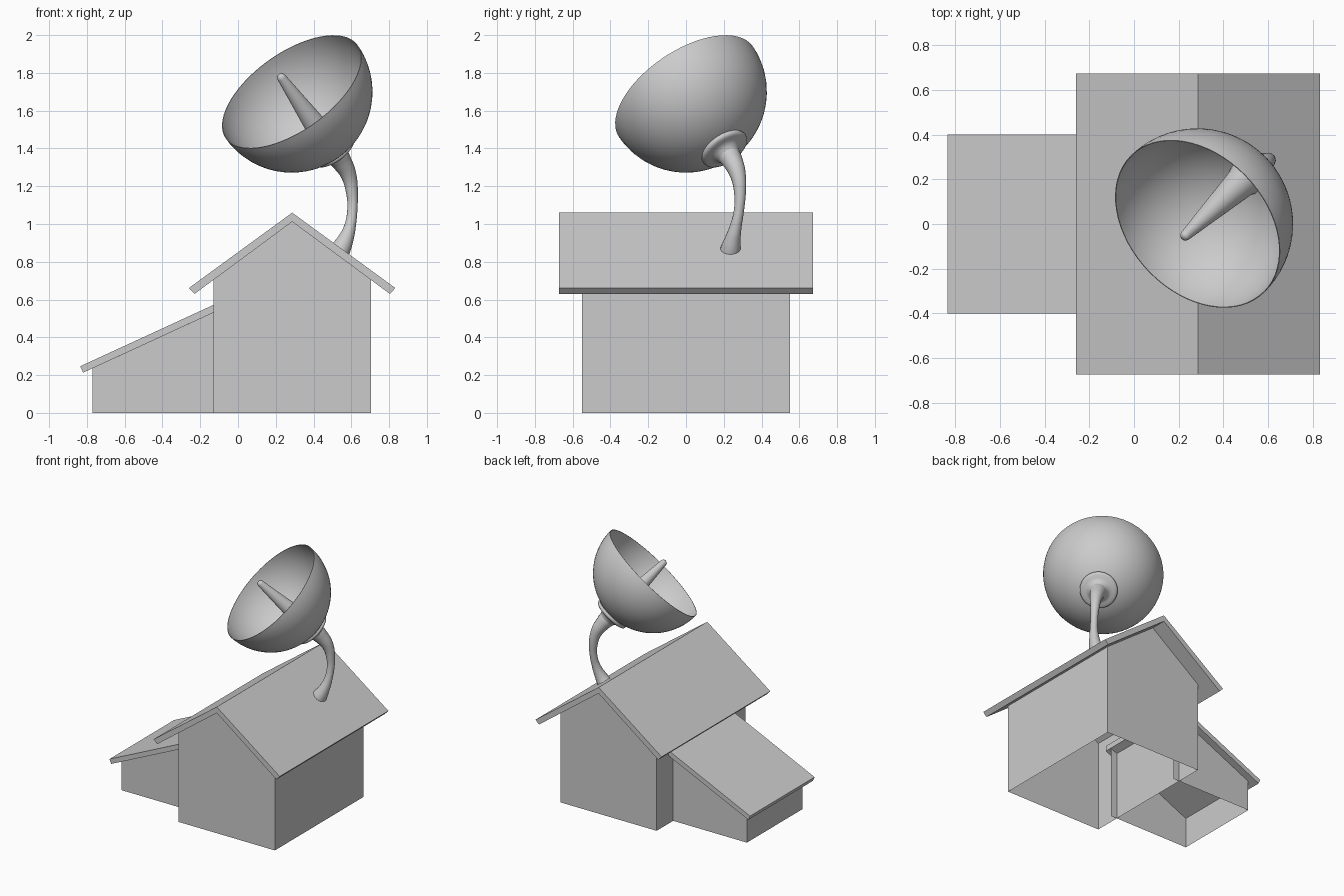
import bpy, bmesh, math
from mathutils import Vector

if "Cube" in bpy.data.objects:
    bpy.data.objects.remove(bpy.data.objects["Cube"])

grey = bpy.data.materials.new("plain grey")
grey.diffuse_color = (0.6, 0.6, 0.6, 1)
grey.use_nodes = True
grey.node_tree.nodes["Principled BSDF"].inputs["Base Color"].default_value = grey.diffuse_color


def finish(name, bm, smooth=False):
    bmesh.ops.remove_doubles(bm, verts=bm.verts, dist=1e-5)
    bmesh.ops.recalc_face_normals(bm, faces=bm.faces)
    me = bpy.data.meshes.new(name)
    bm.to_mesh(me)
    bm.free()
    if smooth:
        me.shade_smooth()
        me.set_sharp_from_angle(angle=math.radians(50))
    me.materials.append(grey)
    ob = bpy.data.objects.new(name, me)
    bpy.context.collection.objects.link(ob)
    return ob


def prism(name, pts, half, skip=()):
    """Extrude an (x, z) outline from -half to half in y, leaving out some sides."""
    bm = bmesh.new()
    a, b = [[bm.verts.new((x, y, z)) for x, z in pts] for y in (-half, half)]
    bm.faces.new(a)
    bm.faces.new(b[::-1])
    n = len(pts)
    for i in range(n):
        if i not in skip:
            j = (i + 1) % n
            bm.faces.new((a[i], b[i], b[j], a[j]))
    return finish(name, bm)


CENTRE = Vector((0.284, 0, 1.70))
AXIS = Vector((-0.507, -0.482, 0.714)).normalized()


def lathe(name, profile, steps=64):
    """Spin a (radius, height) profile about the dish axis."""
    bm = bmesh.new()
    vs = [bm.verts.new((r, 0, h)) for r, h in profile]
    es = [bm.edges.new(p) for p in zip(vs, vs[1:])]
    bmesh.ops.spin(bm, geom=vs + es, cent=(0, 0, 0), axis=(0, 0, 1),
                   angle=2 * math.pi, steps=steps, use_merge=True)
    ob = finish(name, bm, True)
    ob.location = CENTRE
    ob.rotation_mode = 'QUATERNION'
    ob.rotation_quaternion = Vector((0, 0, 1)).rotation_difference(AXIS)
    return ob


# house: walls open at the bottom and under the roof
prism("house_walls", [(-0.13, 0), (0.705, 0), (0.705, 0.705),
                      (0.287, 1.012), (-0.13, 0.705)], 0.55, skip=(0, 2, 3))
prism("house_roof", [(0.287, 1.06), (0.833, 0.661), (0.804, 0.63),
                     (0.287, 1.012), (-0.23, 0.63), (-0.26, 0.661)], 0.673)

# lean-to shed, running slightly into the house
prism("shed_walls", [(-0.77, 0), (-0.075, 0), (-0.075, 0.556), (-0.77, 0.236)],
      0.345, skip=(0, 1, 2))
prism("shed_roof", [(-0.835, 0.247), (-0.075, 0.597),
                    (-0.075, 0.556), (-0.82, 0.213)], 0.40)

# hemispherical dish with a thin shell
R, T, N = 0.428, 0.424, 24
arc = [i * math.pi / 2 / N for i in range(N + 1)]
lathe("dish", [(R * math.sin(t), -R * math.cos(t)) for t in arc] +
      [(T * math.sin(t), -T * math.cos(t)) for t in reversed(arc)])

# feed spike inside the dish
lathe("feed_spike", [(0.08, -0.417), (0.072, -0.39), (0.024, 0.105),
                     (0.020, 0.118), (0.011, 0.125), (0, 0.127)], 32)

# rounded collar behind the dish
lathe("dish_collar", [(0.122, -0.410), (0.131, -0.412), (0.135, -0.422),
                      (0.131, -0.433), (0.119, -0.440), (0.098, -0.443),
                      (0.082, -0.449), (0.068, -0.461), (0.058, -0.48)], 48)

# curved support arm from the collar down to the roof
path = [(0.507, 0.212, 1.386, 0.064), (0.545, 0.245, 1.335, 0.055),
        (0.585, 0.275, 1.26, 0.042), (0.604, 0.286, 1.16, 0.031),
        (0.605, 0.280, 1.07, 0.027), (0.591, 0.262, 0.98, 0.032),
        (0.566, 0.245, 0.91, 0.044), (0.537, 0.234, 0.855, 0.055)]
cu = bpy.data.curves.new("arm_path", 'CURVE')
cu.dimensions = '3D'
cu.bevel_depth = 1.0
cu.bevel_resolution = 6
cu.resolution_u = 8
cu.use_fill_caps = True
sp = cu.splines.new('BEZIER')
sp.radius_interpolation = 'CARDINAL'
sp.bezier_points.add(len(path) - 1)
for p, (x, y, z, r) in zip(sp.bezier_points, path):
    p.co = (x, y, z)
    p.radius = r
    p.handle_left_type = p.handle_right_type = 'AUTO'
tmp = bpy.data.objects.new("arm_path", cu)
bpy.context.collection.objects.link(tmp)
bpy.context.view_layer.update()
bm = bmesh.new()
bm.from_mesh(tmp.evaluated_get(bpy.context.evaluated_depsgraph_get()).to_mesh())
bpy.data.objects.remove(tmp)
finish("support_arm", bm, True)
